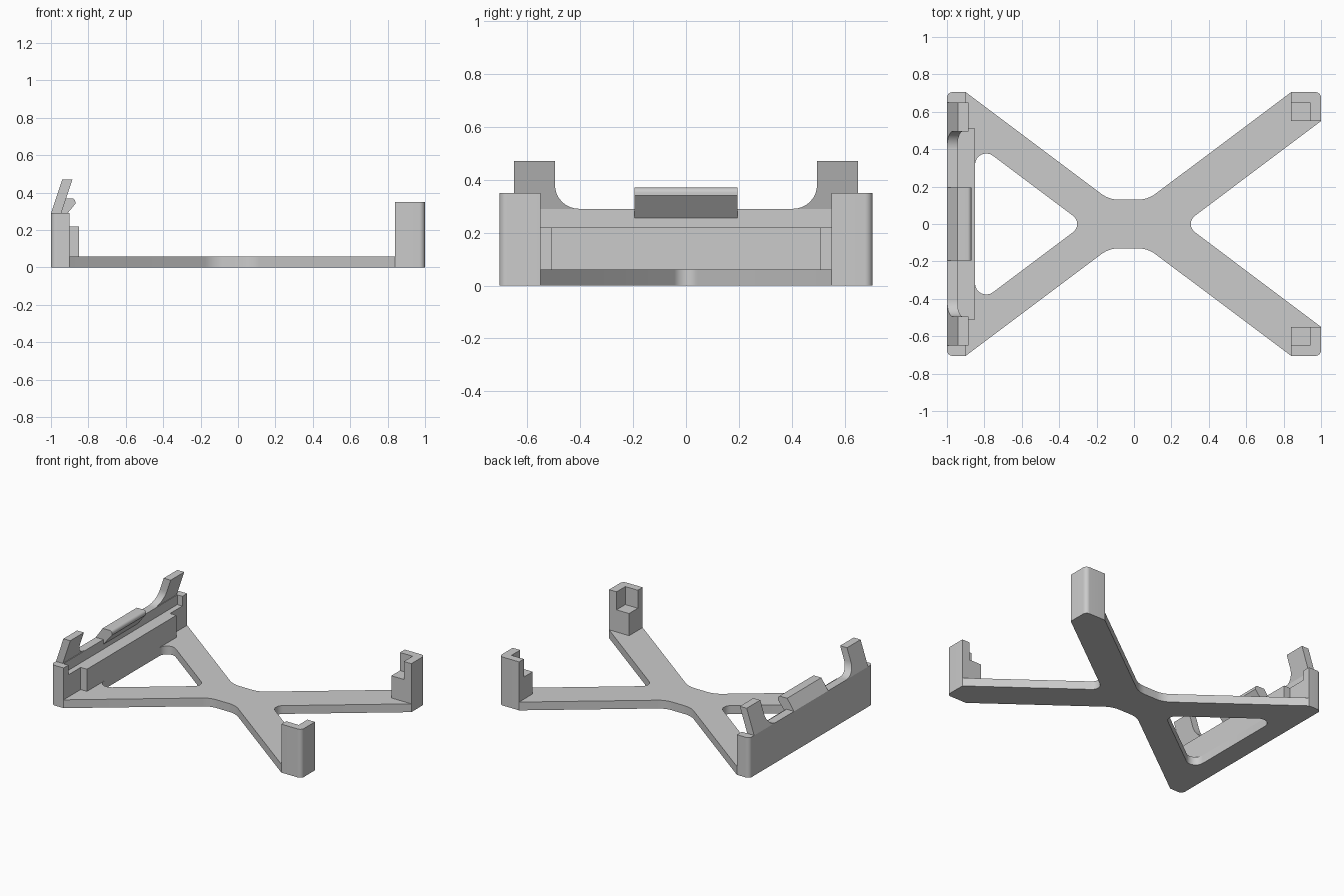
import bpy
import bmesh
import math
from mathutils import Vector

cube = bpy.data.objects.get("Cube")
if cube:
    bpy.data.objects.remove(cube)

grey = bpy.data.materials.new("light_grey")
grey.use_nodes = True
colour = (0.6, 0.6, 0.6, 1)
grey.diffuse_color = colour
grey.node_tree.nodes["Principled BSDF"].inputs["Base Color"].default_value = colour


def rounded(corners, steps=8):
    """Outline from (x, y) or (x, y, radius) corners, filleting where a radius is given."""
    points = []
    for i, corner in enumerate(corners):
        p = Vector(corner[:2])
        if len(corner) < 3:
            points.append(p)
            continue
        a = (Vector(corners[i - 1][:2]) - p).normalized()
        b = (Vector(corners[(i + 1) % len(corners)][:2]) - p).normalized()
        half = a.angle(b) / 2
        r = corner[2]
        centre = p + (a + b).normalized() * r / math.sin(half)
        start = p + a * r / math.tan(half) - centre
        end = p + b * r / math.tan(half) - centre
        sweep = start.angle(end)
        for k in range(steps + 1):
            t = k / steps
            arc = start * math.sin((1 - t) * sweep) + end * math.sin(t * sweep)
            points.append(centre + arc / math.sin(sweep))
    return points


def upright(u, v, h):
    return u, v, h


def build(name, layers, place=upright):
    """Stack prisms, each (list of outlines, low, high); later outlines are holes."""
    bm = bmesh.new()
    for loops, low, high in layers:
        edges = []
        for loop in loops:
            verts = [bm.verts.new((p.x, p.y, low)) for p in rounded(loop)]
            edges += [bm.edges.new((verts[i - 1], verts[i])) for i in range(len(verts))]
        filled = bmesh.ops.triangle_fill(bm, edges=edges, use_beauty=True)
        faces = [f for f in filled["geom"] if isinstance(f, bmesh.types.BMFace)]
        raised = bmesh.ops.extrude_face_region(bm, geom=faces, use_keep_orig=True)
        for v in raised["geom"]:
            if isinstance(v, bmesh.types.BMVert):
                v.co.z = high
    for v in bm.verts:
        v.co = place(*v.co)
    bmesh.ops.recalc_face_normals(bm, faces=bm.faces)
    mesh = bpy.data.meshes.new(name)
    bm.to_mesh(mesh)
    bm.free()
    mesh.materials.append(grey)
    obj = bpy.data.objects.new(name, mesh)
    bpy.context.collection.objects.link(obj)
    bpy.ops.object.select_all(action="DESELECT")
    bpy.context.view_layer.objects.active = obj
    obj.select_set(True)
    bpy.ops.object.shade_smooth_by_angle(angle=math.radians(30))


def mirrored(half):
    """Complete an outline by reflecting it across y = 0."""
    return half + [(c[0], -c[1], *c[2:]) for c in reversed(half)]


BASE, LEDGE, WALL, POST = 0.06, 0.22, 0.29, 0.35
SIDE = 0.705
R = 0.03

# Cross-shaped base plate with a triangular opening
back = [(1, 0.55), (1, SIDE, R), (0.84, SIDE), (0.073, 0.13, 0.16),
        (-0.133, 0.13, 0.16), (-0.9, SIDE), (-1, SIDE, R)]
front = [(x, -y, *r) for x, y, *r in reversed(back)]
plate = back + front + [(0.267, 0, 0.055)]
opening = [(-0.267, 0, 0.055), (-0.85, 0.437, 0.06), (-0.85, -0.437, 0.06)]
build("base_plate", [([plate, opening], 0, BASE)])

# Long wall with a stepped ledge and closed ends
step = mirrored([(-1, SIDE, R), (-0.9, SIDE), (-0.9, 0.51), (-0.85, 0.51)])
rim = mirrored([(-1, SIDE, R), (-0.9, SIDE), (-0.9, 0.65), (-0.94, 0.65)])
build("long_wall", [([step], BASE, LEDGE), ([rim], LEDGE, WALL)])

# Corner posts with a seat, and leaning tabs on the wall
post = [(0.84, 0.55), (1, 0.55), (1, SIDE, R), (0.84, SIDE)]
post_rim = [(0.94, 0.55), (1, 0.55), (1, SIDE, R), (0.84, SIDE),
            (0.84, 0.65), (0.94, 0.65)]
tab = [(0.65, WALL), (0.65, 0.47), (0.495, 0.47), (0.495, WALL, 0.09), (0.4, WALL)]
for label, s in (("back", 1), ("front", -1)):
    build(label + "_corner_post",
          [([post], BASE, LEDGE), ([post_rim], LEDGE, POST)],
          lambda u, v, h: (u, s * v, h))
    build(label + "_tab", [([tab], -1, -0.945)],
          lambda u, v, h: (h + (v - WALL) / 3, s * u, v))

# Retaining clip leaning inward from the middle of the wall
clip = [(-1, WALL), (-0.945, 0.37), (-0.87, 0.37, 0.02), (-0.87, 0.34),
        (-0.94, 0.255)]
build("retaining_clip", [([clip], -0.195, 0.195)], lambda u, v, h: (u, h, v))
